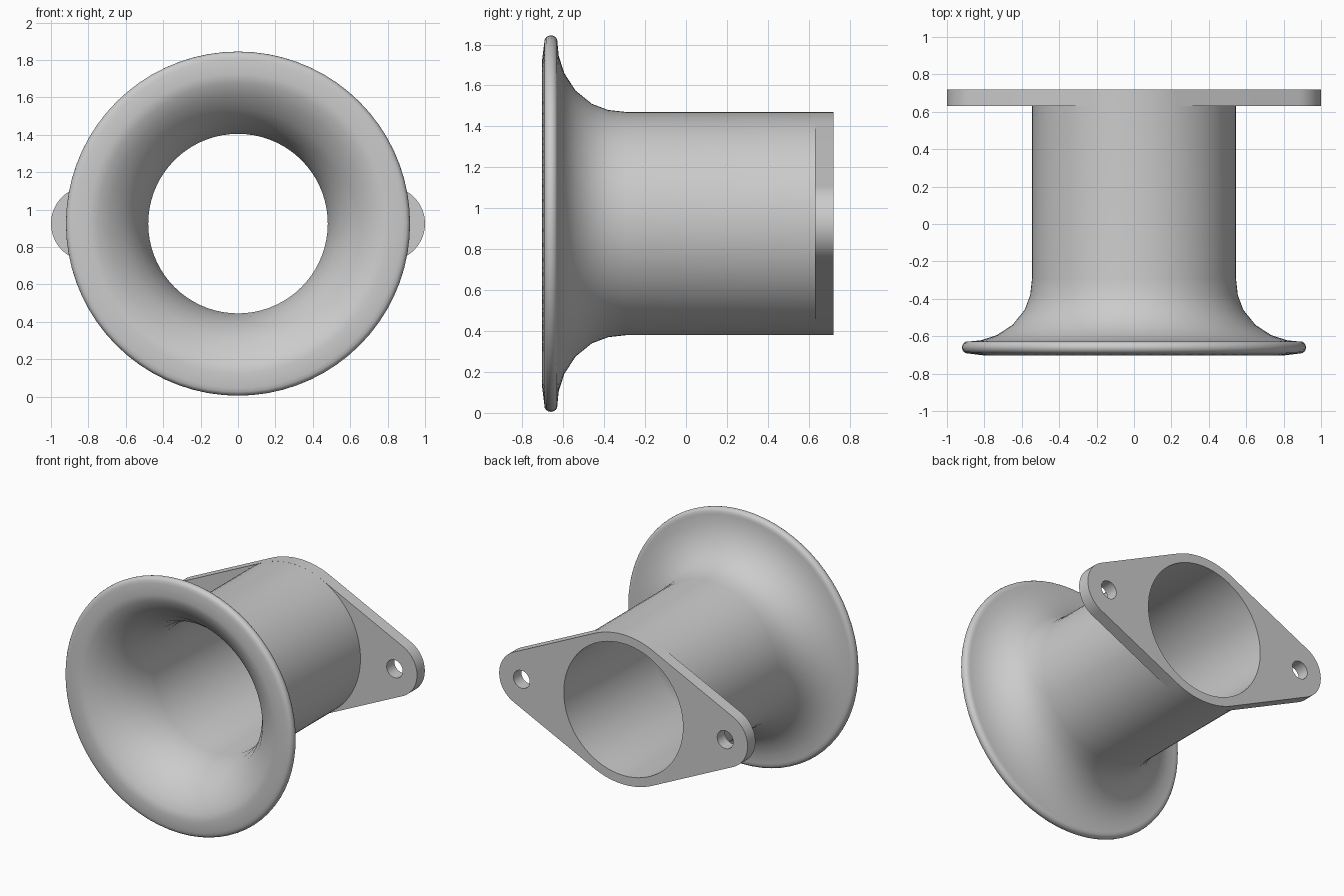
import bpy, bmesh
from math import cos, sin, pi, acos

if "Cube" in bpy.data.objects:
    bpy.data.objects.remove(bpy.data.objects["Cube"])

AXIS_Z = 0.925
SEG = 72
R_OUT, R_IN = 0.545, 0.48      # tube wall
LOBE_X, LOBE_R = 0.80, 0.20    # flange ears
HOLE_X, HOLE_R = 0.82, 0.065
Y_FRONT, Y_BACK = 0.63, 0.72   # flange faces


def smooth(obj):
    bpy.ops.object.select_all(action='DESELECT')
    obj.select_set(True)
    bpy.context.view_layer.objects.active = obj
    bpy.ops.object.shade_smooth_by_angle(angle=0.6)


def lathe(name, profile):
    """Revolve (y, radius) points around the horizontal axis."""
    bm = bmesh.new()
    rings = [[bm.verts.new((r * cos(2 * pi * i / SEG), y, AXIS_Z + r * sin(2 * pi * i / SEG)))
              for i in range(SEG)] for y, r in profile]
    for a, b in zip(rings, rings[1:]):
        for i in range(SEG):
            j = (i + 1) % SEG
            bm.faces.new((a[i], a[j], b[j], b[i]))
    bmesh.ops.recalc_face_normals(bm, faces=bm.faces)
    me = bpy.data.meshes.new(name)
    bm.to_mesh(me)
    bm.free()
    obj = bpy.data.objects.new(name, me)
    bpy.context.collection.objects.link(obj)
    smooth(obj)
    return obj


def arc(cx, r, a0, a1, n):
    return [(cx + r * cos(a0 + (a1 - a0) * i / n), r * sin(a0 + (a1 - a0) * i / n))
            for i in range(n + 1)]


# Flared tube: outer wall, rounded lip, inner wall
outer = [(Y_FRONT, R_OUT), (-0.29, R_OUT), (-0.38, 0.555), (-0.46, 0.585), (-0.54, 0.65),
         (-0.595, 0.735), (-0.622, 0.82), (-0.628, 0.88)]
lip = [(-0.66 + 0.033 * cos(a), 0.887 + 0.033 * sin(a)) for a in [pi * k / 8 for k in range(1, 8)]]
inner = [(-0.693, 0.88), (-0.703, 0.80), (-0.69, 0.75), (-0.655, 0.69), (-0.59, 0.61),
         (-0.50, 0.545), (-0.39, 0.50), (-0.28, R_IN), (Y_FRONT, R_IN)]
lathe("flared_tube", outer + lip + inner)

# Two-eared mounting flange: outline around the tube and both ears, with bore and bolt holes
t = acos((R_OUT - LOBE_R) / LOBE_X)
outline = (arc(LOBE_X, LOBE_R, -t, t, 24) + arc(0, R_OUT, t, pi - t, 20)
           + arc(-LOBE_X, LOBE_R, pi - t, pi + t, 24) + arc(0, R_OUT, pi + t, 2 * pi - t, 20))
loops = [outline, arc(0, R_IN, 0, 2 * pi, SEG)[:-1]]
loops += [arc(s * HOLE_X, HOLE_R, 0, 2 * pi, 24)[:-1] for s in (-1, 1)]

curve = bpy.data.curves.new("flange_outline", 'CURVE')
curve.dimensions = '2D'
curve.fill_mode = 'BOTH'
curve.extrude = (Y_BACK - Y_FRONT) / 2
for pts in loops:
    sp = curve.splines.new('POLY')
    sp.points.add(len(pts) - 1)
    for p, (x, z) in zip(sp.points, pts):
        p.co = (x, z, 0, 1)
    sp.use_cyclic_u = True
flange = bpy.data.objects.new("mounting_flange", curve)
bpy.context.collection.objects.link(flange)
flange.location = (0, (Y_FRONT + Y_BACK) / 2, AXIS_Z)
flange.rotation_euler = (pi / 2, 0, 0)
bpy.ops.object.select_all(action='DESELECT')
flange.select_set(True)
bpy.context.view_layer.objects.active = flange
bpy.ops.object.convert(target='MESH')
flange = bpy.context.view_layer.objects.active

# Weld the flange faces to its walls
bm = bmesh.new()
bm.from_mesh(flange.data)
bmesh.ops.remove_doubles(bm, verts=bm.verts, dist=0.0005)
bmesh.ops.recalc_face_normals(bm, faces=bm.faces)
bm.to_mesh(flange.data)
bm.free()
smooth(flange)
